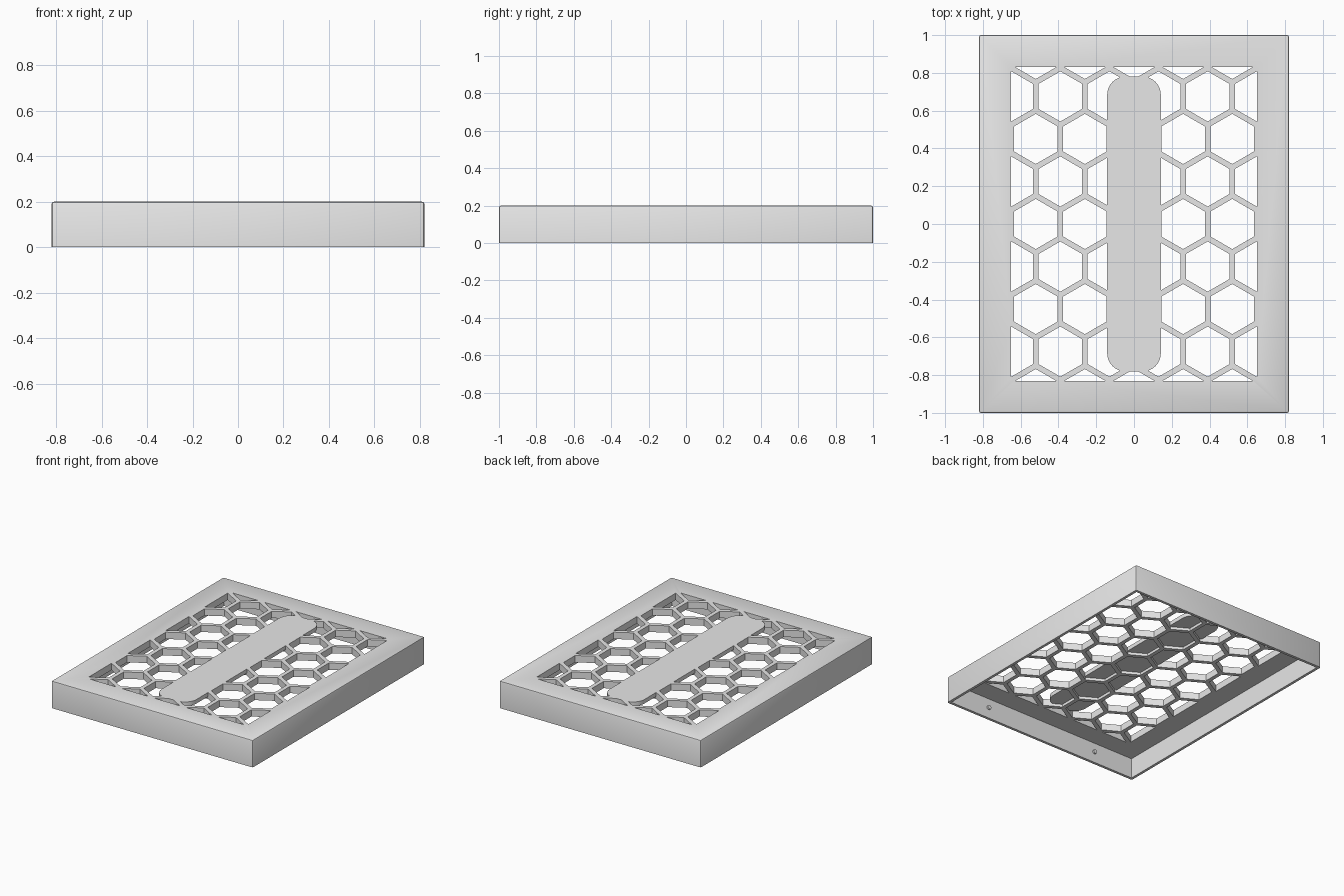
import bpy, bmesh, math
from mathutils import Matrix, Vector

cube = bpy.data.objects.get("Cube")
if cube:
    bpy.data.objects.remove(cube, do_unlink=True)

HALF_X, HALF_Y, HEIGHT = 0.82, 1.0, 0.2
WALL, PANEL = 0.02, 0.05
PITCH, GAP = 0.26, 0.03

grey = bpy.data.materials.new("plain grey")
grey.use_nodes = True
grey.diffuse_color = (0.8, 0.8, 0.8, 1)
grey.node_tree.nodes["Principled BSDF"].inputs["Base Color"].default_value = (0.8, 0.8, 0.8, 1)


def finish(name, bm):
    bmesh.ops.recalc_face_normals(bm, faces=bm.faces)
    mesh = bpy.data.meshes.new(name)
    bm.to_mesh(mesh)
    bm.free()
    mesh.materials.append(grey)
    obj = bpy.data.objects.new(name, mesh)
    bpy.context.collection.objects.link(obj)
    return obj


def add_box(bm, hx, hy, z0, z1):
    place = Matrix.Translation((0, 0, (z0 + z1) / 2)) @ Matrix.Diagonal((2 * hx, 2 * hy, z1 - z0, 1))
    bmesh.ops.create_cube(bm, size=1, matrix=place)


def box(name, hx, hy, z0, z1):
    bm = bmesh.new()
    add_box(bm, hx, hy, z0, z1)
    return finish(name, bm)


def combine(target, tool, operation):
    """Apply a boolean and discard the tool."""
    tool.hide_render = True
    mod = target.modifiers.new("cut", "BOOLEAN")
    mod.operation, mod.object, mod.solver = operation, tool, "EXACT"
    bpy.context.view_layer.objects.active = target
    bpy.ops.object.modifier_apply(modifier=mod.name)
    bpy.data.objects.remove(tool, do_unlink=True)


# Outer body: vertical and top edges slightly eased, bottom edges sharp
bm = bmesh.new()
add_box(bm, HALF_X, HALF_Y, 0, HEIGHT)
eased = [e for e in bm.edges if max(v.co.z for v in e.verts) > HEIGHT / 2]
bmesh.ops.bevel(bm, geom=eased, offset=0.01, segments=2, profile=0.5, affect="EDGES")
cover = finish("vented_cover", bm)

# Hollow underside
combine(cover, box("cavity", HALF_X - WALL, HALF_Y - WALL, -0.1, HEIGHT - PANEL), "DIFFERENCE")

# Honeycomb cells in staggered rows
bm = bmesh.new()
radius = (PITCH - GAP) / math.sqrt(3)
for row in range(-4, 5):
    shift = PITCH / 2 if row % 2 else 0
    for col in range(-3, 4):
        x = col * PITCH + shift
        if abs(x) > 0.7:
            continue
        spot = Matrix.Translation((x, row * PITCH * math.sqrt(3) / 2, HEIGHT - PANEL / 2))
        turn = Matrix.Rotation(math.pi / 2, 4, "Z")
        # six-sided prism built from a flat ring so one corner points along y
        ring = [bm.verts.new(spot @ turn @ Vector((radius * math.cos(i * math.pi / 3),
                                                   radius * math.sin(i * math.pi / 3), -0.06)))
                for i in range(6)]
        face = bm.faces.new(ring)
        top = bmesh.ops.extrude_face_region(bm, geom=[face])["geom"]
        bmesh.ops.translate(bm, vec=(0, 0, 0.12),
                            verts=[g for g in top if isinstance(g, bmesh.types.BMVert)])
cells = finish("cells", bm)

# Keep the cells inside the vent opening
combine(cells, box("opening", 0.65, 0.83, 0, 0.4), "INTERSECT")

# Solid centre strip with rounded corners, thinner than the honeycomb
bm = bmesh.new()
add_box(bm, 0.142, 0.78, HEIGHT - 0.03, 0.3)
corners = [e for e in bm.edges if abs(e.verts[0].co.z - e.verts[1].co.z) > 0.01]
bmesh.ops.bevel(bm, geom=corners, offset=0.095, segments=8, profile=0.5, affect="EDGES")
combine(cells, finish("centre_strip", bm), "DIFFERENCE")

combine(cover, cells, "DIFFERENCE")

# Small locating pins inside the front and back walls
for side, label in ((-1, "front"), (1, "back")):
    for x, hand in ((0.47, "left"), (-0.47, "right")):
        bm = bmesh.new()
        place = (Matrix.Translation((x, side * (HALF_Y - WALL - 0.002), 0.08))
                 @ Matrix.Rotation(math.pi / 2, 4, "X"))
        bmesh.ops.create_cone(bm, cap_ends=True, segments=16, radius1=0.015, radius2=0.015,
                              depth=0.02, matrix=place)
        finish(f"{label}_{hand}_pin", bm)

# Smooth the rounded edges while keeping flat faces crisp
bpy.ops.object.select_all(action="DESELECT")
cover.select_set(True)
bpy.context.view_layer.objects.active = cover
bpy.ops.object.shade_smooth_by_angle(angle=math.radians(30))
